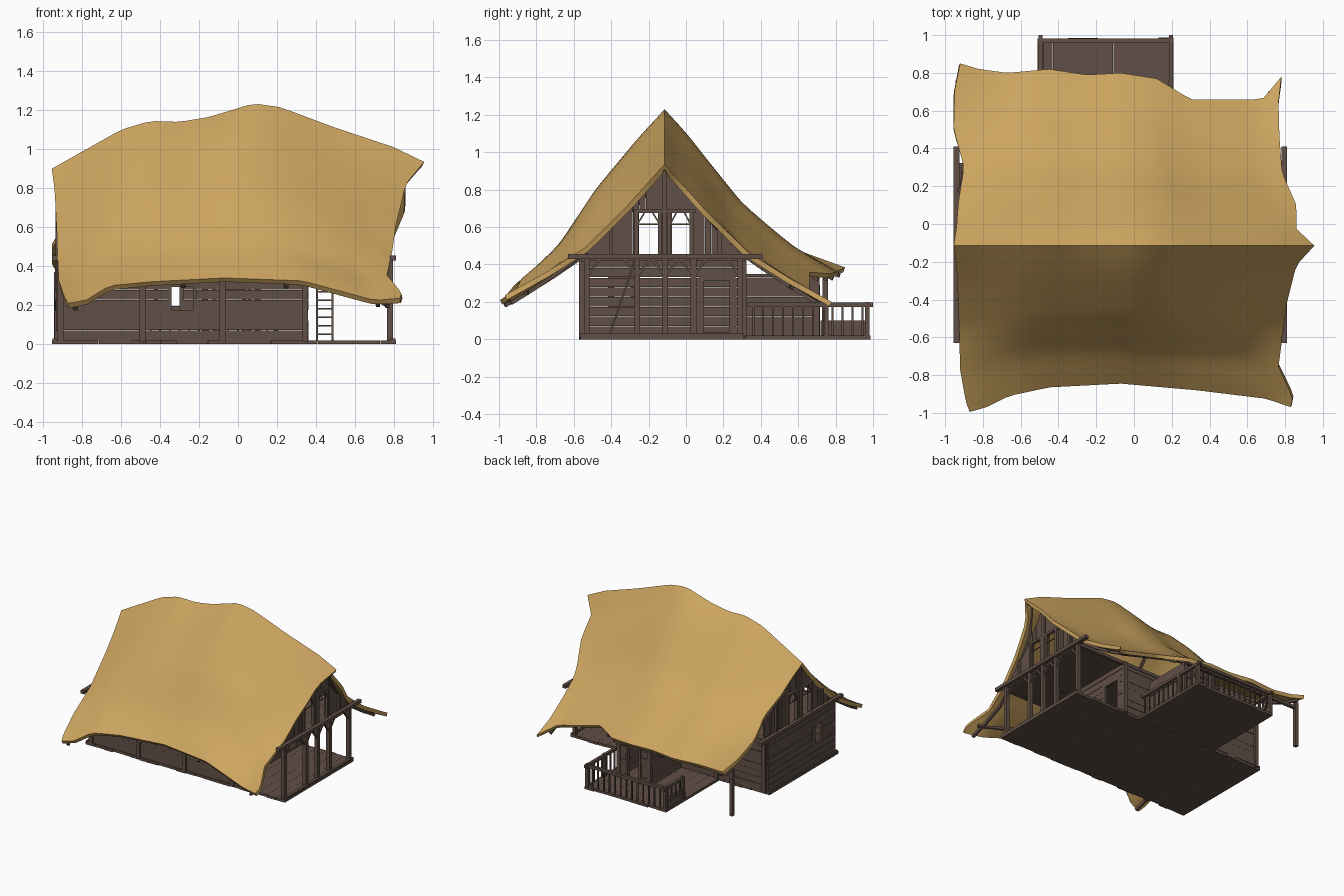
import bpy, bmesh, random
from mathutils import Vector, Matrix

if "Cube" in bpy.data.objects:
    bpy.data.objects.remove(bpy.data.objects["Cube"])

random.seed(4)
parts = {}


def material(name, rgb):
    m = bpy.data.materials.new(name)
    m.diffuse_color = (*rgb, 1)
    m.use_nodes = True
    m.node_tree.nodes["Principled BSDF"].inputs["Base Color"].default_value = m.diffuse_color
    return m


thatch = material("thatch", (0.60, 0.37, 0.115))
wood = material("wood", (0.12, 0.08, 0.062))


def bar(part, p, q, w=0.025, h=None):
    """Box-section timber from p to q, gathered in the bmesh of its part."""
    bm = parts.setdefault(part, bmesh.new())
    p, q = Vector(p), Vector(q)
    d = q - p
    rot = d.to_track_quat('Z', 'Y' if abs(d.z) < 0.9 * d.length else 'X').to_matrix().to_4x4()
    m = Matrix.Translation((p + q) / 2) @ rot @ Matrix.Diagonal((w, h or w, d.length, 1))
    bmesh.ops.create_cube(bm, size=1, matrix=m)


def box(part, lo, hi):
    bm = parts.setdefault(part, bmesh.new())
    lo, hi = Vector(lo), Vector(hi)
    m = Matrix.Translation((lo + hi) / 2) @ Matrix.Diagonal((*(hi - lo), 1))
    bmesh.ops.create_cube(bm, size=1, matrix=m)


def lerp_pts(pts, x, k=1):
    """Piecewise linear lookup of column k in a sorted list of points."""
    if x <= pts[0][0]:
        return pts[0][k]
    for a, b in zip(pts, pts[1:]):
        if x <= b[0]:
            return a[k] + (b[k] - a[k]) * (x - a[0]) / (b[0] - a[0])
    return pts[-1][k]


# Roof outline: ridge (x, z), eaves (x, y, z), gable edges (s, left x, right x)
RY = -0.115
ridge = [(-.955, .90), (-.6, 1.10), (-.45, 1.145), (-.3, 1.14), (-.15, 1.165), (.08, 1.235),
         (.22, 1.215), (.5, 1.11), (.8, 1.01), (.955, .935)]
front = [(-.87, -.995, .21), (-.78, -.97, .225), (-.66, -.91, .30), (-.45, -.865, .32),
         (-.07, -.845, .34), (.33, -.88, .325), (.7, -.925, .225), (.83, -.97, .235)]
back = [(-.92, .85, .385), (-.82, .82, .37), (-.67, .80, .36), (-.45, .82, .36), (-.25, .79, .36),
        (-.07, .80, .36), (.12, .77, .35), (.3, .66, .36), (.68, .66, .26), (.78, .78, .20)]
edge = [(-1, -.87, .83), (-.94, -.89, .84), (-.75, -.92, .765), (-.35, -.93, .81), (-.12, -.94, .86),
        (0, -.955, .955), (.1, -.94, .86), (.24, -.93, .86), (.43, -.90, .785), (.64, -.955, .77),
        (.85, -.95, .765), (1, -.92, .78)]
f_front = [(0, 0), (.19, .17), (.5, .48), (.76, .81), (1, 1)]
f_back = [(0, 0), (.12, .13), (.455, .57), (.745, .83), (1, 1)]
f_end = [(0, 0), (.25, .34), (.5, .64), (.75, .83), (1, 1)]


def eave(u, s):
    e = front if s < 0 else back
    x = e[0][0] + u * (e[-1][0] - e[0][0])
    return lerp_pts(e, x, 1), lerp_pts(e, x, 2)


def roof_point(u, s):
    ey, ez = eave(u, s)
    rz = lerp_pts(ridge, -.955 + 1.91 * u)
    t, k = abs(s), abs(2 * u - 1) ** 3
    f = (1 - k) * lerp_pts(f_front if s < 0 else f_back, t) + k * lerp_pts(f_end, t)
    xl, xr = lerp_pts(edge, s, 1), lerp_pts(edge, s, 2)
    return Vector((xl + u * (xr - xl), RY + t * (ey - RY), rz + (ez - rz) * f))


def roof_z(x, y):
    u, sg = (x + .93) / 1.75, (-1 if y < RY else 1)
    for _ in range(3):
        s = sg * min(1, abs((y - RY) / (eave(u, sg)[0] - RY)))
        xl, xr = lerp_pts(edge, s, 1), lerp_pts(edge, s, 2)
        u = min(1, max(0, (x - xl) / (xr - xl)))
    return roof_point(u, s).z


# Thatched roof: sagging sheet with thickness
NU, NS = 36, 40
bm = bmesh.new()
g = [[bm.verts.new(roof_point(i / NU, 2 * j / NS - 1)) for j in range(NS + 1)] for i in range(NU + 1)]
for i in range(NU):
    for j in range(NS):
        bm.faces.new((g[i][j], g[i + 1][j], g[i + 1][j + 1], g[i][j + 1]))
# soften the kinks but keep border and ridge
for _ in range(2):
    bmesh.ops.smooth_vert(bm, verts=[g[i][j] for i in range(1, NU) for j in range(1, NS) if j != NS // 2],
                          factor=0.5, use_axis_x=True, use_axis_y=True, use_axis_z=True)
me = bpy.data.meshes.new("thatched_roof")
bm.to_mesh(me)
bm.free()
roof = bpy.data.objects.new("thatched_roof", me)
bpy.context.collection.objects.link(roof)
me.materials.append(thatch)
mod = roof.modifiers.new("thickness", 'SOLIDIFY')
mod.thickness, mod.offset = 0.028, -1
bpy.context.view_layer.objects.active = roof
roof.select_set(True)
bpy.ops.object.modifier_apply(modifier=mod.name)
bpy.ops.object.shade_smooth_by_angle(angle=0.7)

# Floor and deck boards
XL, XR, YF, YB, ZT = -.93, .78, -.55, .30, .435


def boards(part, x0, x1, y0, y1, z0, z1, n):
    w = (x1 - x0) / n
    for i in range(n):
        a, b = random.uniform(-.008, .008), random.uniform(-.008, .008)
        box(part, (x0 + i * w + .0004, y0 + a, z0), (x0 + (i + 1) * w - .0004, y1 + b, z1))


boards("floor", -.955, .81, -.565, .31, 0, .02, 22)
boards("deck", -.51, .21, .31, .983, 0, .02, 9)
boards("upper_floor", XL, XR, YF, YB, .42, ZT, 20)


# Horizontal plank walls with openings (a0, a1, z0, z1)
def wall(part, axis, c, a0, a1, holes=(), top=.42, gap=.001):
    z, step, t = .02, .052, .009
    while z < top - .01:
        z1, spans = min(z + step - gap, top), [(a0, a1)]
        for h in holes:
            if h[2] < (z + z1) / 2 < h[3]:
                spans = [r for s in spans for r in ((s[0], min(s[1], h[0])), (max(s[0], h[1]), s[1])) if r[1] > r[0]]
        for s in spans:
            d = c + random.uniform(-.003, .003)
            if axis == 'x':
                box(part, (s[0], d - t, z), (s[1], d + t, z1))
            else:
                box(part, (d - t, s[0], z), (d + t, s[1], z1))
        z += step
    for b0, b1, h0, h1 in holes:
        P = (lambda a, z: (a, c, z)) if axis == 'x' else (lambda a, z: (c, a, z))
        for p, q in (((b0, h0), (b0, h1)), ((b1, h0), (b1, h1)), ((b0 - .01, h1), (b1 + .01, h1)),
                     ((b0 - .01, h0), (b1 + .01, h0))):
            bar("opening_frames", P(*p), P(*q), .02, .035)


wall("front_wall", 'x', YF, XL, .35, [(-.35, -.22, .15, .31)])
wall("back_wall", 'x', YB, XL, .35, [(-.42, -.29, .15, .31), (-.12, .06, .02, .33)])
wall("left_wall", 'y', XL, YF, YB, [(-.40, -.28, .17, .34)], gap=.003)
wall("porch_wall", 'y', .35, YF, YB, [(.08, .25, .02, .33)], gap=.003)
wall("annex_right_wall", 'y', .10, YB, .70, top=.35)
wall("annex_left_wall", 'y', -.17, YB, .70, top=.35)
wall("annex_back_wall", 'x', .70, -.17, .10, [(-.09, .03, .02, .29)], top=.35)
wall("deck_low_wall", 'y', -.49, .72, .96, top=.10)

# Posts with braces on the two ends and the long walls
end_ys = (-.53, -.26, -.11, .04, .29)
for x in (XL + .015, XR):
    for y in end_ys:
        bar("end_posts", (x, y, .01), (x, y, ZT), .03)
        for d in (-.07, .07):
            if YF < y + d < YB:
                bar("braces", (x, y, .34), (x, y + d, ZT - .01), .014)
for y in (YF - .008, YB + .008):
    for x in (-.91, -.49, -.08, .345):
        bar("wall_posts", (x, y, .01), (x, y, ZT), .03)
for x in (-.17, .10):
    bar("annex_posts", (x, .70, .01), (x, .70, .345), .03)

# Tie beams, sills and plates
for x in (-.94, .795):
    box("tie_beams", (x - .015, -.63, .43), (x + .015, .41, .456))
    box("sills", (x - .012, -.565, .02), (x + .012, .31, .03))
for y in (YF, YB):
    bar("wall_plates", (XL, y, .425), (XR, y, .425), .025)

# Gable walls of upright planks, with paired windows
for x, sg in ((XL + .02, -1), (.755, 1)):
    n = 24
    w = (.31 + .53) / n
    for i in range(n):
        y = -.53 + (i + .5) * w
        top = roof_z(x, y) - .035
        z0 = .69 if -.26 < y < -.14 or -.09 < y < .03 else .45
        if top > z0:
            d = random.uniform(-.004, .004)
            box("gable_planks", (x - .008 + d, y - w / 2 + .0004, z0), (x + .008 + d, y + w / 2 - .0004, top))
    xo = x + sg * .014
    for y in (-.265, -.14, -.09, .03):
        bar("gable_studs", (xo, y, .45), (xo, y, .69), .02)
    for y in (-.40, .18):
        bar("gable_studs", (xo, y, .45), (xo, y, roof_z(x, y) - .04), .022)
    bar("gable_collar", (xo, -.28, .685), (xo, .05, .685), .02)
    bar("gable_collar", (xo, RY, .45), (xo, RY, roof_z(x, RY) - .03), .024)
    for a, b in ((-.26, -.14), (-.085, .025)):
        m = (a + b) / 2
        bar("window_braces", (xo, a, .615), (xo, m - .02, .68), .008)
        bar("window_braces", (xo, b, .615), (xo, m + .02, .68), .008)
        bar("window_braces", (xo, a, .615), (xo, b, .615), .006)

# Rafters following the roof underside near both gables, ridge and eave poles
for u in (.025, .35, .66, .965):
    for sg in (-1, 1):
        pts = [roof_point(u, sg * k / 6) - Vector((0, 0, .045)) for k in range(7)]
        pts[-1] = pts[-2].lerp(pts[-1], .9)
        for p, q in zip(pts, pts[1:]):
            bar("rafters", p, q, .02)
low = Vector((0, 0, .045))
for s in (-.88, 0, .8):
    pts = [roof_point(.02 + .96 * k / 8, s) - low for k in range(9)]
    for p, q in zip(pts, pts[1:]):
        bar("purlins", p, q, .02)

# Deck railing
for x in (-.495, .195):
    for y in (.75, .97):
        bar("rail_posts", (x, y, .02), (x, y, .20), .024)
    y0 = .33 if x > 0 else .75
    bar("handrails", (x, y0, .185), (x, 1, .185), .022)
    for i in range(12):
        y = .36 + i * .053
        if y > y0:
            bar("balusters", (x, y, .02), (x, y, .18), .010)
bar("handrails", (-.51, .97, .185), (.21, .97, .185), .022)
for i in range(13):
    x = -.45 + i * .05
    bar("balusters", (x, .97, .02), (x, .97, .18), .010)

# Free post and beam carrying the back left roof corner
bar("corner_post", (-.93, .745, 0), (-.93, .745, .37), .028)
bar("corner_beam", (-.945, .745, .325), (.12, .745, .325), .022)

# Ladder on the porch
for x in (.405, .485):
    bar("ladder", (x, -.41, .02), (x, -.27, .43), .010)
for i in range(9):
    k = (i + .7) / 9.4
    y, z = -.41 + .14 * k, .02 + .41 * k
    bar("ladder", (.405, y, z), (.485, y, z), .009)

# Turn every gathered timber part into an object
for name, b in parts.items():
    mesh = bpy.data.meshes.new(name)
    b.to_mesh(mesh)
    b.free()
    mesh.materials.append(wood)
    bpy.context.collection.objects.link(bpy.data.objects.new(name, mesh))
